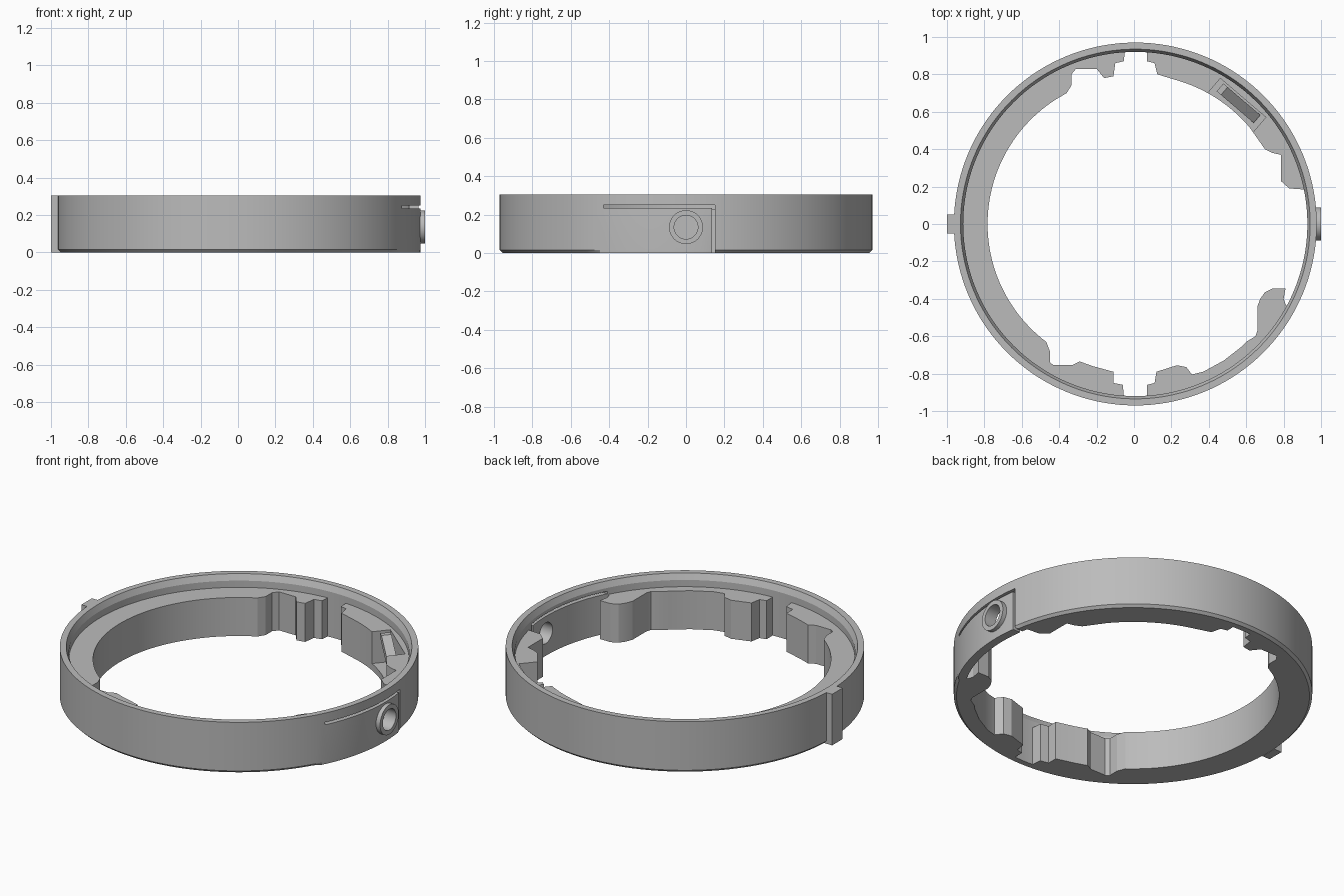
import bpy, bmesh, math
from math import cos, sin, radians
from mathutils import Matrix, Vector

if "Cube" in bpy.data.objects:
    bpy.data.objects.remove(bpy.data.objects["Cube"], do_unlink=True)

CX = 0.007      # ring axis, offset by the side tab
H = 0.305       # ring height
SHELF = 0.23    # top of the inner blocks

grey = bpy.data.materials.new("plain grey")
grey.use_nodes = True
grey.diffuse_color = (0.5, 0.5, 0.5, 1)
grey.node_tree.nodes["Principled BSDF"].inputs["Base Color"].default_value = (0.5, 0.5, 0.5, 1)


def finish(name, bm):
    bmesh.ops.recalc_face_normals(bm, faces=bm.faces)
    mesh = bpy.data.meshes.new(name)
    bm.to_mesh(mesh)
    bm.free()
    mesh.materials.append(grey)
    obj = bpy.data.objects.new(name, mesh)
    bpy.context.collection.objects.link(obj)
    return obj


def prism(name, pts, depth, matrix=Matrix()):
    """Extrude a closed outline along local z, then place it."""
    bm = bmesh.new()
    face = bm.faces.new([bm.verts.new((x, y, 0)) for x, y in pts])
    new = bmesh.ops.extrude_face_region(bm, geom=[face])["geom"]
    moved = [v for v in new if isinstance(v, bmesh.types.BMVert)]
    bmesh.ops.translate(bm, verts=moved, vec=(0, 0, depth))
    bm.transform(matrix)
    return finish(name, bm)


def box(name, lo, hi, matrix=Matrix()):
    pts = [(lo[0], lo[1]), (hi[0], lo[1]), (hi[0], hi[1]), (lo[0], hi[1])]
    return prism(name, pts, hi[2] - lo[2], matrix @ Matrix.Translation((0, 0, lo[2])))


def activate(obj):
    bpy.ops.object.select_all(action='DESELECT')
    obj.select_set(True)
    bpy.context.view_layer.objects.active = obj


def cut(obj, cutter, keep=False):
    cutter.hide_render = True
    mod = obj.modifiers.new("cut", 'BOOLEAN')
    mod.operation, mod.solver, mod.object = 'DIFFERENCE', 'EXACT', cutter
    activate(obj)
    bpy.ops.object.modifier_apply(modifier=mod.name)
    if not keep:
        bpy.data.objects.remove(cutter, do_unlink=True)


def arc(r, a0, a1, n):
    angles = [radians(a0 + (a1 - a0) * i / n) for i in range(n + 1)]
    return [(CX + r * cos(a), r * sin(a)) for a in angles]


def at_angle(deg):
    return Matrix.Translation((CX, 0, 0)) @ Matrix.Rotation(radians(deg), 4, 'Z')


# Outer ring: lathed wall, chamfered underneath except along the clip
bm = bmesh.new()
SEG = 144
loops = []
for i in range(SEG):
    deg = i * 360 / SEG
    foot = 0.969 if deg < 8 or deg > 332 else 0.955
    profile = [(foot, 0), (0.97, 0.015), (0.97, H), (0.935, H), (0.92, 0.27), (0.92, 0)]
    a = radians(deg)
    loops.append([bm.verts.new((CX + r * cos(a), r * sin(a), z)) for r, z in profile])
for i in range(SEG):
    a, b = loops[i], loops[(i + 1) % SEG]
    for j in range(len(a)):
        k = (j + 1) % len(a)
        bm.faces.new((a[j], b[j], b[k], a[k]))
ring = finish("outer_ring", bm)

# Clip slots and the button with its through hole
cut(ring, box("slot_cutter", (0.75, -0.43, 0.235), (1.1, 0.15, 0.25)))
cut(ring, box("slot_cutter", (0.85, 0.135, -0.1), (1.1, 0.15, 0.245)))


def disc(name, r, x0, x1):
    pts = [(r * cos(t * math.tau / 48), r * sin(t * math.tau / 48)) for t in range(48)]
    place = Matrix.Translation((x0, 0, 0.135)) @ Matrix.Rotation(radians(90), 4, 'Y')
    return prism(name, pts, x1 - x0, place)


button = disc("clip_button", 0.088, 0.935, 1.0)
hole = disc("hole_cutter", 0.062, 0.8, 1.2)
cut(ring, hole, keep=True)
cut(button, hole)

# Side tab
tab = box("side_tab", (-1.0, -0.05, 0), (-0.95, 0.05, H))

# Inner blocks: inner outline closed by an arc inside the wall
left = [(-.05, .91), (-.055, .87), (-.10, .86), (-.11, .79), (-.16, .78), (-.20, .83),
        (-.31, .83), (-.335, .80), (-.335, .74), (-.36, .70)]
left += arc(0.79, 122.5, 233, 48)
left += [(-.45, -.68), (-.45, -.74), (-.43, -.755), (-.33, -.755), (-.29, -.735),
         (-.22, -.76), (-.11, -.79), (-.11, -.85), (-.06, -.86), (-.055, -.91)]
left_block = prism("left_block", left + arc(0.925, 266.2, 93.6, 72), SHELF)

front = [(.07, -.91), (.07, -.86), (.11, -.85), (.12, -.79), (.23, -.755), (.28, -.765),
         (.31, -.805), (.37, -.79), (.48, -.73), (.57, -.66), (.60, -.63), (.65, -.60),
         (.66, -.57), (.66, -.44), (.675, -.40), (.70, -.365), (.74, -.345), (.81, -.345),
         (.80, -.40), (.81, -.43)]
front_block = prism("front_block", front + arc(0.925, -28.5, -86, 24), SHELF)

back = [(.07, .91), (.07, .87), (.11, .86), (.125, .80)]
back += arc(0.80, 72, 40, 14)
back += [(.70, .40), (.74, .38), (.785, .37), (.785, .23), (.83, .19), (.90, .185)]
back_block = prism("back_block", back + arc(0.925, 11.6, 86, 30), SHELF)

# Pockets open to the inside, each with a sloping spring bar
bar = [(-.13, .035), (-.10, .035), (.13, .205), (.13, SHELF), (.10, SHELF), (-.13, .06)]
upright = Matrix(((0, 0, 1, 0.822), (1, 0, 0, 0), (0, 1, 0, 0), (0, 0, 0, 1)))
springs = []
for label, deg, block in (("back_left", 134.5, left_block), ("side", 180, left_block),
                          ("front_left", 221, left_block), ("back_right", 49.5, back_block)):
    cut(block, box("pocket_cutter", (0.70, -0.16, 0.04), (0.887, 0.16, 0.4), at_angle(deg)))
    springs.append(prism(label + "_spring_bar", bar, 0.055, at_angle(deg) @ upright))

# Smooth the curved walls, keep hard edges
for obj in [ring, button, left_block, front_block, back_block]:
    activate(obj)
    bpy.ops.object.shade_smooth_by_angle(angle=radians(20))
